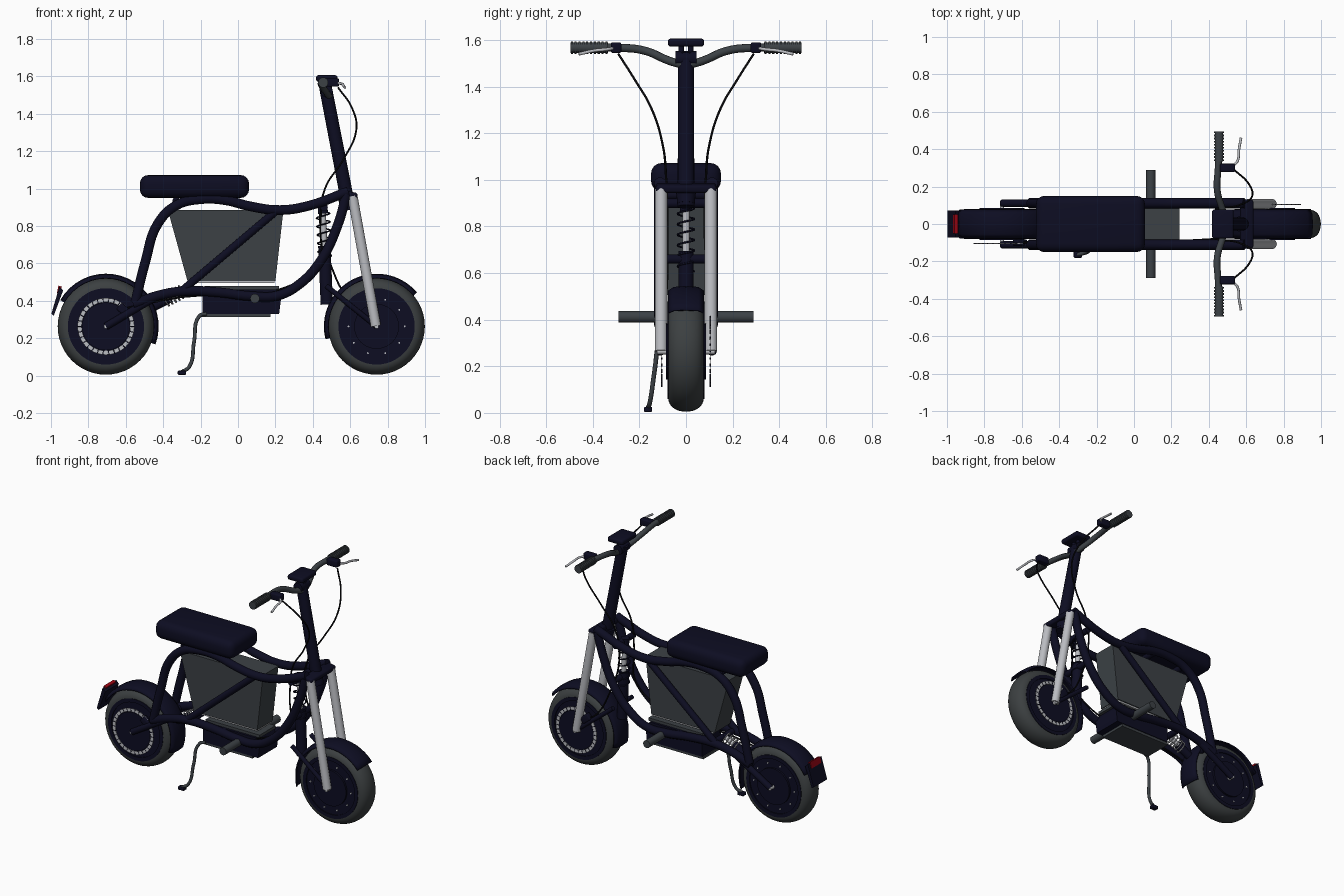
import bpy, bmesh, math
from mathutils import Vector

if "Cube" in bpy.data.objects:
    bpy.data.objects.remove(bpy.data.objects["Cube"])


def material(name, rgb, rough=0.6):
    m = bpy.data.materials.new(name)
    m.use_nodes = True
    m.diffuse_color = (*rgb, 1)
    bsdf = m.node_tree.nodes["Principled BSDF"]
    bsdf.inputs["Base Color"].default_value = (*rgb, 1)
    bsdf.inputs["Roughness"].default_value = rough
    return m


NAVY = material("midnight navy", (0.004, 0.004, 0.016))
GREY = material("charcoal grey", (0.045, 0.053, 0.06))
TYRE = material("rubber grey", (0.045, 0.051, 0.053))
SILVER = material("silver", (0.5, 0.51, 0.54))
BLACK = material("cable black", (0.003, 0.003, 0.004))
RED = material("tail light red", (0.35, 0.002, 0.008))


def finish(name, bm, mat, smooth=True):
    bmesh.ops.recalc_face_normals(bm, faces=bm.faces)
    me = bpy.data.meshes.new(name)
    bm.to_mesh(me)
    bm.free()
    me.materials.append(mat)
    ob = bpy.data.objects.new(name, me)
    bpy.context.collection.objects.link(ob)
    if smooth:
        bpy.ops.object.select_all(action="DESELECT")
        ob.select_set(True)
        bpy.context.view_layer.objects.active = ob
        bpy.ops.object.shade_smooth_by_angle(angle=math.radians(40))
    return ob


def rod(name, a, b, r, mat, r2=None, sides=20):
    """Straight cylinder or cone between two points."""
    a, b = Vector(a), Vector(b)
    bm = bmesh.new()
    bmesh.ops.create_cone(bm, cap_ends=True, segments=sides, radius1=r,
                          radius2=r if r2 is None else r2, depth=(b - a).length)
    turn = (b - a).to_track_quat("Z", "Y").to_matrix()
    bmesh.ops.rotate(bm, matrix=turn, verts=bm.verts)
    bmesh.ops.translate(bm, vec=(a + b) / 2, verts=bm.verts)
    return finish(name, bm, mat)


def box(name, centre, size, mat, bevel=0.0, tilt=0.0, segments=3):
    bm = bmesh.new()
    bmesh.ops.create_cube(bm, size=1)
    bmesh.ops.scale(bm, vec=size, verts=bm.verts)
    if bevel:
        bmesh.ops.bevel(bm, geom=bm.edges[:], offset=bevel, segments=segments,
                        profile=0.5, affect="EDGES")
    ob = finish(name, bm, mat)
    ob.location = centre
    ob.rotation_euler.y = math.radians(tilt)
    return ob


def tube(name, points, r, mat, detail=6, handles="AUTO"):
    """Smooth tube through a few points, turned into a mesh."""
    cu = bpy.data.curves.new(name, "CURVE")
    cu.dimensions = "3D"
    cu.bevel_depth, cu.bevel_resolution = r, 3
    cu.resolution_u, cu.use_fill_caps = detail, True
    sp = cu.splines.new("BEZIER")
    sp.bezier_points.add(len(points) - 1)
    for bp, p in zip(sp.bezier_points, points):
        bp.co = p
        bp.handle_left_type = bp.handle_right_type = handles
    tmp = bpy.data.objects.new(name + " path", cu)
    bpy.context.collection.objects.link(tmp)
    me = bpy.data.meshes.new_from_object(tmp.evaluated_get(bpy.context.evaluated_depsgraph_get()))
    bpy.data.objects.remove(tmp)
    bm = bmesh.new()
    bm.from_mesh(me)
    bpy.data.meshes.remove(me)
    return finish(name, bm, mat)


def plate(name, outline, y0, y1, mat):
    """Side outline in x, z extruded across y."""
    bm = bmesh.new()
    face = bm.faces.new([bm.verts.new((x, y0, z)) for x, z in outline])
    out = bmesh.ops.extrude_face_region(bm, geom=[face])["geom"]
    bmesh.ops.translate(bm, vec=(0, y1 - y0, 0), verts=[v for v in out if isinstance(v, bmesh.types.BMVert)])
    return finish(name, bm, mat)


def lathe(name, centre, profile, mat, steps=48):
    """Closed (radius, y) profile spun about a wheel axle."""
    bm = bmesh.new()
    vs = [bm.verts.new((r, y, 0)) for r, y in profile]
    es = [bm.edges.new((vs[i - 1], vs[i])) for i in range(len(vs))]
    bmesh.ops.spin(bm, geom=vs + es, cent=(0, 0, 0), axis=(0, 1, 0), angle=math.tau,
                   steps=steps, use_merge=True)
    bmesh.ops.remove_doubles(bm, verts=bm.verts, dist=0.0001)
    ob = finish(name, bm, mat)
    ob.location = centre
    return ob


def polar(cx, cz, r, deg):
    return cx + r * math.cos(math.radians(deg)), cz + r * math.sin(math.radians(deg))


def fender(name, cx, cz, start, end, half=0.077):
    """Arched mudguard strip with a gently crowned section."""
    bm = bmesh.new()
    rows = []
    for i in range(21):
        a = start + (end - start) * i / 20
        ring = [(0.262, -half), (0.278, -half * 0.7), (0.282, 0), (0.278, half * 0.7), (0.262, half)]
        rows.append([bm.verts.new((p[0], y, p[1])) for r, y in ring for p in [polar(cx, cz, r, a)]])
    for u, v in zip(rows, rows[1:]):
        for j in range(4):
            bm.faces.new((u[j], u[j + 1], v[j + 1], v[j]))
    ob = finish(name, bm, NAVY)
    mod = ob.modifiers.new("thickness", "SOLIDIFY")
    mod.thickness = 0.008


# Wheels: fat tyre, hub motor, brake rotor, bolts
AXLE_Z = 0.263
for label, cx, side in (("rear", -0.706, -1), ("front", 0.741, 1)):
    c = (cx, 0, AXLE_Z)
    section = [(0.185 + 0.073 * max(0, math.sin(t)) ** 0.7, 0.077 * math.cos(t))
               for t in [math.pi * i / 14 for i in range(15)]]
    lathe(label + "_tyre", c, section, TYRE)
    lathe(label + "_rim", c, [(0.18, -0.079), (0.204, -0.079), (0.204, 0.079), (0.18, 0.079)], NAVY)
    rod(label + "_hub", (cx, -0.072, AXLE_Z), (cx, 0.072, AXLE_Z), 0.186, NAVY, sides=48)
    rod(label + "_hub_cover", (cx, -0.085, AXLE_Z), (cx, 0.085, AXLE_Z), 0.12, NAVY, sides=40)
    rod(label + "_axle", (cx, -0.125, AXLE_Z), (cx, 0.125, AXLE_Z), 0.012, SILVER, sides=10)
    y = side * 0.104
    lathe(label + "_brake_rotor", c, [(0.13, y - 0.002), (0.152, y - 0.002),
                                      (0.152, y + 0.002), (0.13, y + 0.002)], SILVER)
    rod(label + "_rotor_carrier", (cx, y - 0.002, AXLE_Z), (cx, y + 0.002, AXLE_Z), 0.128, NAVY, sides=40)
    for i in range(30):
        p, q = polar(cx, AXLE_Z, 0.13, 12 * i), polar(cx, AXLE_Z, 0.153, 12 * i)
        rod(label + "_rotor_slot", (p[0], y, p[1]), (q[0], y, q[1]), 0.0035, NAVY, sides=6)
    for i in range(10):
        x, z = polar(cx, AXLE_Z, 0.15, 36 * i)
        rod(label + "_hub_bolt", (x, -side * 0.07, z), (x, -side * 0.078, z), 0.005, SILVER, sides=8)

# Mudguards, tail plate, tail light
fender("front_fender", 0.741, AXLE_Z, 40, 194)
fender("rear_fender", -0.706, AXLE_Z, -20, 150)
plate("tail_plate", [(-0.998, 0.33), (-0.985, 0.32), (-0.935, 0.455), (-0.955, 0.475)], -0.072, 0.072, NAVY)
plate("tail_light", [(-0.968, 0.44), (-0.955, 0.437), (-0.942, 0.475), (-0.96, 0.482)], -0.052, 0.052, RED)

# Frame rails, braces, swingarms and fork, mirrored across y
upper = [(-0.55, 0.39), (-0.495, 0.61), (-0.43, 0.81), (-0.33, 0.91), (-0.2, 0.943), (-0.07, 0.938),
         (0.065, 0.905), (0.225, 0.885), (0.385, 0.91), (0.59, 0.985)]
lower = [(0.58, 0.97), (0.535, 0.81), (0.44, 0.61), (0.33, 0.49), (0.21, 0.427), (0.065, 0.425),
         (-0.1, 0.445), (-0.28, 0.452), (-0.42, 0.43), (-0.56, 0.38)]
for s in (-1, 1):
    n = "right_" if s < 0 else "left_"
    y = 0.111 * s
    tube(n + "upper_rail", [(x, y, z) for x, z in upper], 0.027, NAVY)
    tube(n + "lower_rail", [(x, y, z) for x, z in lower], 0.027, NAVY)
    rod(n + "diagonal_brace", (-0.31, y, 0.445), (0.21, y, 0.885), 0.021, NAVY)
    rod(n + "rear_swingarm", (-0.706, y, AXLE_Z), (-0.44, y, 0.42), 0.02, NAVY)
    rod(n + "front_link", (0.741, y * 0.9, AXLE_Z), (0.47, y * 0.9, 0.48), 0.014, NAVY)
    rod(n + "fork_leg", (0.737, 0.107 * s, 0.265), (0.612, 0.107 * s, 0.96), 0.027, SILVER)
    rod(n + "foot_peg", (0.09, 0.08 * s, 0.412), (0.09, 0.29 * s, 0.412), 0.025, GREY)
    # Handlebar side, ribbed grip, lever and cable
    tube(n + "handlebar", [(0.49, 0, 1.49), (0.475, 0.07 * s, 1.51), (0.445, 0.18 * s, 1.555),
                           (0.45, 0.3 * s, 1.567), (0.455, 0.4 * s, 1.567)], 0.018, GREY)
    rod(n + "grip", (0.455, 0.335 * s, 1.567), (0.455, 0.495 * s, 1.567), 0.022, GREY)
    for i in range(10):
        g = 0.337 + 0.0165 * i
        rod(n + "grip_rib", (0.455, g * s, 1.567), (0.455, (g + 0.009) * s, 1.567), 0.027, GREY)
    box(n + "lever_clamp", (0.5, 0.3 * s, 1.567), (0.08, 0.045, 0.045), NAVY, 0.008)
    tube(n + "brake_lever", [(0.53, 0.31 * s, 1.565), (0.555, 0.34 * s, 1.56), (0.56, 0.39 * s, 1.555),
                             (0.572, 0.46 * s, 1.54)], 0.007, SILVER)
    cable = [(0.535, 0.29 * s, 1.54), (0.61, 0.22 * s, 1.43), (0.632, 0.15 * s, 1.31), (0.56, 0.1 * s, 1.15),
             (0.465, 0.085 * s, 1.0), (0.44, 0.08 * s, 0.8)]
    cable += ([(0.5, 0.09, 0.58), (0.6, 0.1, 0.4), (0.68, 0.1, 0.35)] if s > 0 else
              [(0.43, -0.08, 0.6), (0.22, -0.09, 0.46), (-0.3, -0.09, 0.42), (-0.6, -0.1, 0.36)])
    tube(n + "brake_cable", cable, 0.005, BLACK)

# Steering column, clamp and display
rod("steering_column", (0.468, 0, 1.54), (0.592, 0, 0.9), 0.034, NAVY, 0.036)
rod("lower_bearing", (0.575, 0, 0.96), (0.592, 0, 0.885), 0.044, NAVY, 0.036)
box("fork_clamp", (0.603, 0, 0.965), (0.07, 0.26, 0.035), NAVY, 0.012, 10)
box("display", (0.475, 0, 1.589), (0.115, 0.155, 0.034), NAVY, 0.012)
rod("bar_clamp", (0.475, -0.045, 1.52), (0.475, 0.045, 1.52), 0.032, NAVY)
for s in (-1, 1):
    rod("clamp_cap", (0.475, 0.02 * s, 1.52), (0.475, 0.02 * s, 1.58), 0.012, NAVY)


def shock(name, top, bottom, turns, coil_mat, body=0.033):
    """Damper body below, silver rod above, coil around."""
    a, b = Vector(top), Vector(bottom)
    mid = a.lerp(b, 0.42)
    rod(name + "_rod", a, mid, 0.016, SILVER)
    rod(name + "_body", mid, b, body, NAVY)
    rod(name + "_top_mount", a, a.lerp(b, 0.1), body * 0.8, NAVY)
    q = (b - a).to_track_quat("Z", "Y")
    coil = []
    for i in range(turns * 8 + 1):
        t = i / 8 * math.tau
        coil.append(a.lerp(b, 0.08 + 0.5 * i / (turns * 8)) + q @ Vector((0.036 * math.cos(t), 0.036 * math.sin(t), 0)))
    tube(name + "_spring", coil, 0.004, coil_mat, 2)


# Suspension units
shock("front_shock", (0.452, 0, 0.92), (0.475, 0, 0.38), 6, NAVY)
shock("rear_shock", (-0.28, 0, 0.46), (-0.47, 0, 0.36), 5, SILVER, 0.026)
for label, x, z in (("front_cross_tube", 0.47, 0.66), ("shock_bridge", 0.46, 0.9),
                    ("rear_cross_tube", -0.5, 0.4), ("mid_cross_tube", -0.28, 0.452)):
    rod(label, (x, -0.1, z), (x, 0.1, z), 0.02, NAVY)
for label, x, y, z in (("front_caliper", 0.67, 0.1, 0.36), ("rear_caliper", -0.61, -0.1, 0.35)):
    box(label, (x, y, z), (0.07, 0.035, 0.045), NAVY, 0.008, 40)

# Battery case, floor and controller box
plate("battery_case", [(-0.375, 0.885), (0.243, 0.885), (0.2, 0.505), (-0.27, 0.505)], -0.082, 0.082, GREY)
box("battery_tray", (-0.03, 0, 0.5), (0.45, 0.15, 0.012), SILVER)
box("deck", (0.02, 0, 0.468), (0.4, 0.17, 0.02), GREY)
plate("controller_box", [(-0.19, 0.46), (0.2, 0.46), (0.23, 0.41), (0.22, 0.33), (-0.19, 0.33)], -0.1, 0.1, NAVY)
box("skid_plate", (-0.01, 0, 0.322), (0.37, 0.19, 0.018), GREY)

# Saddle
box("seat", (-0.233, 0, 1.011), (0.584, 0.3, 0.122), NAVY, 0.045, segments=4)
for x in (-0.33, -0.08):
    rod("seat_support", (x, -0.11, 0.935), (x, 0.11, 0.935), 0.02, NAVY)

# Kickstand
tube("kickstand", [(-0.17, -0.1, 0.33), (-0.205, -0.112, 0.32), (-0.235, -0.135, 0.18),
                   (-0.262, -0.155, 0.045), (-0.3, -0.163, 0.02)], 0.01, GREY)
box("kickstand_foot", (-0.3, -0.163, 0.015), (0.045, 0.035, 0.022), NAVY, 0.005)
